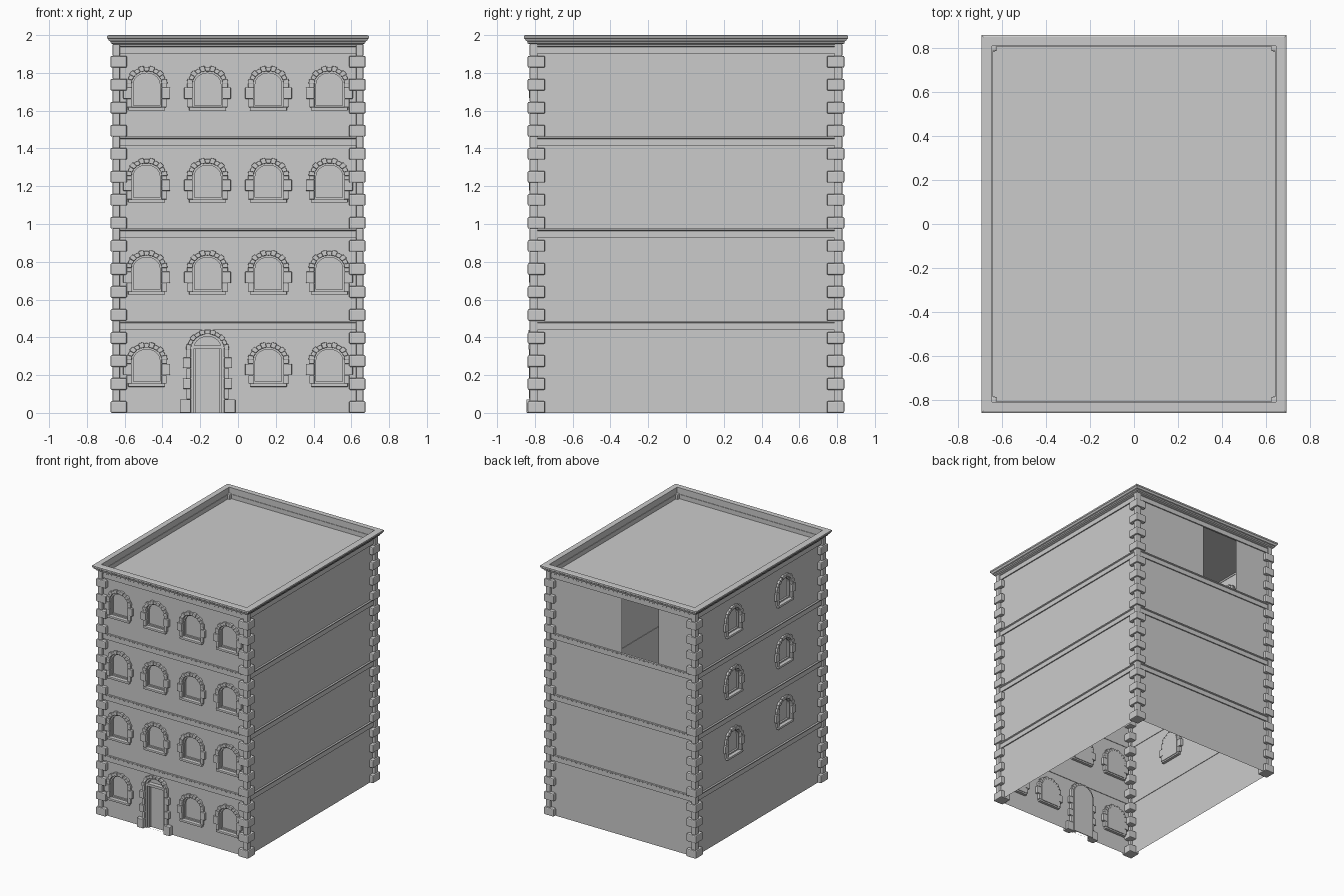
import bpy, bmesh, math

if "Cube" in bpy.data.objects:
    bpy.data.objects.remove(bpy.data.objects["Cube"])

HX, HY = 0.645, 0.81        # wall planes
FLOOR, TILE = 0.4875, 0.3225
TOP = 4 * FLOOR


def finish(name, bm, bevel=0.0, loc=(0, 0, 0), rot=0.0, recalc=True):
    if recalc:
        bmesh.ops.recalc_face_normals(bm, faces=bm.faces[:])
    me = bpy.data.meshes.new(name)
    bm.to_mesh(me)
    bm.free()
    ob = bpy.data.objects.new(name, me)
    bpy.context.collection.objects.link(ob)
    ob.location = loc
    ob.rotation_euler.z = rot
    if bevel:
        m = ob.modifiers.new("bevel", 'BEVEL')
        m.width, m.segments, m.limit_method = bevel, 2, 'ANGLE'
    return ob


def prism(bm, pts, y0, y1):
    """Extrude an x/z outline from y0 to y1."""
    a = [bm.verts.new((x, y0, z)) for x, z in pts]
    b = [bm.verts.new((x, y1, z)) for x, z in pts]
    n = len(pts)
    bm.faces.new(a)
    bm.faces.new(b[::-1])
    for i in range(n):
        bm.faces.new((a[i], a[(i + 1) % n], b[(i + 1) % n], b[i]))


def box(bm, x0, x1, y0, y1, z0, z1):
    prism(bm, [(x0, z0), (x1, z0), (x1, z1), (x0, z1)], y0, y1)


def mirror_box(bm, x0, x1, y0, y1, z0, z1):
    box(bm, x0, x1, y0, y1, z0, z1)
    box(bm, -x1, -x0, y0, y1, z0, z1)


def arc(cx, zs, rx, rz, t0, t1, n):
    return [(cx + rx * math.cos(t0 + (t1 - t0) * i / n),
             zs + rz * math.sin(t0 + (t1 - t0) * i / n)) for i in range(n + 1)]


def arch(cx, z0, hw, zs, rise, n=14):
    return [(cx - hw, z0), (cx + hw, z0)] + arc(cx, zs, hw, rise, 0, math.pi, n)


def voussoirs(bm, zs, r_in, r_out, count, y0, y1, extra):
    """Wedge stones around an arch, every other one slightly larger."""
    for i in range(count):
        t0, t1 = math.pi * i / count, math.pi * (i + 1) / count
        e = extra if i % 2 == 0 else 0
        inner = arc(0, zs, *r_in, t0, t1, 2)
        outer = arc(0, zs, r_out[0] + e, r_out[1] + e, t0, t1, 2)
        prism(bm, inner + outer[::-1], y0 - e * 0.5, y1)


def arch_frame(bm, z0, zs, outer, inner, y0, y1, n=14):
    """Thin frame following an arched opening."""
    a = [(outer[0], z0)] + arc(0, zs, *outer, 0, math.pi, n) + [(-outer[0], z0)]
    b = [(inner[0], z0)] + arc(0, zs, *inner, 0, math.pi, n) + [(-inner[0], z0)]
    for i in range(len(a) - 1):
        prism(bm, [a[i], a[i + 1], b[i + 1], b[i]], y0, y1)


def wall(name, half, loc, rot, holes=()):
    bm = bmesh.new()
    for loop in [[(-half, 0), (half, 0), (half, TOP), (-half, TOP)], *holes]:
        vs = [bm.verts.new((x, 0, z)) for x, z in loop]
        for i, v in enumerate(vs):
            bm.edges.new((v, vs[(i + 1) % len(vs)]))
    bmesh.ops.remove_doubles(bm, verts=bm.verts[:], dist=1e-5)
    bmesh.ops.triangle_fill(bm, use_beauty=True, edges=bm.edges[:], normal=(0, -1, 0))
    bm.normal_update()
    bmesh.ops.reverse_faces(bm, faces=[f for f in bm.faces if f.normal.y > 0])
    return finish(name, bm, 0, loc, rot, recalc=False)


def ring(name, profile):
    """Sweep a closed (outward, z) profile around the building."""
    bm = bmesh.new()
    rows = [[bm.verts.new((sx * (HX + o), sy * (HY + o), z)) for o, z in profile]
            for sx, sy in ((-1, -1), (1, -1), (1, 1), (-1, 1))]
    n = len(profile)
    for c in range(4):
        a, b = rows[c], rows[(c + 1) % 4]
        for i in range(n):
            bm.faces.new((a[i], b[i], b[(i + 1) % n], a[(i + 1) % n]))
    return finish(name, bm)


# window and door positions
DOOR_X = -TILE / 2
front_x = [TILE * (i - 1.5) for i in range(4)]
front_windows = [(x, f) for f in range(4) for x in front_x if f or x != DOOR_X]
side_windows = [(y, f) for f in (1, 2, 3) for y in (-TILE, TILE)]


def window_hole(x, f):
    return arch(x, f * FLOOR + 0.15, 0.085, f * FLOOR + 0.275, 0.075)


# walls
wall("front_wall", HX, (0, -HY, 0), 0,
     [window_hole(x, f) for x, f in front_windows] + [arch(DOOR_X, 0.001, 0.095, 0.33, 0.09)])
wall("left_wall", HY, (-HX, 0, 0), -math.pi / 2, [window_hole(y, f) for y, f in side_windows])
wall("right_wall", HY, (HX, 0, 0), math.pi / 2)
z_open = 3 * FLOOR
wall("back_wall", HX, (0, HY, 0), math.pi,
     [[(0, z_open), (TILE, z_open), (TILE, TOP - 0.04), (0, TOP - 0.04)]])

# window surround and pane, built once and repeated
bm = bmesh.new()
for z0, z1, hw, d in ((0.155, 0.2, 0.106, 0.014), (0.2, 0.26, 0.124, 0.02), (0.26, 0.285, 0.108, 0.014)):
    mirror_box(bm, 0.079, hw, -d, 0.022, z0, z1)
voussoirs(bm, 0.28, (0.079, 0.066), (0.104, 0.089), 11, -0.014, 0.022, 0.006)
box(bm, -0.098, 0.098, -0.022, 0.022, 0.138, 0.156)
stones = finish("window_surround", bm, 0.004)
bm = bmesh.new()
arch_frame(bm, 0.155, 0.278, (0.082, 0.07), (0.07, 0.058), 0.005, 0.026)
box(bm, -0.075, 0.075, 0.008, 0.026, 0.155, 0.166)
prism(bm, arch(0, 0.15, 0.08, 0.278, 0.068), 0.022, 0.027)
pane = finish("window_frame_and_pane", bm)

places = [((x, -HY, f * FLOOR), 0) for x, f in front_windows]
places += [((-HX, y, f * FLOOR), -math.pi / 2) for y, f in side_windows]
for i, (loc, rot) in enumerate(places):
    for src in (stones, pane):
        ob = src if i == 0 else src.copy()
        if i:
            bpy.context.collection.objects.link(ob)
        ob.location = loc
        ob.rotation_euler.z = rot

# door surround
door_loc = (DOOR_X, -HY, 0)
bm = bmesh.new()
mirror_box(bm, 0.088, 0.147, -0.035, 0.02, 0, 0.072)
for i in range(5):
    hw, d = ((0.112, 0.02), (0.13, 0.028))[i % 2]
    mirror_box(bm, 0.088, hw, -d, 0.02, 0.072 + i * 0.055, 0.127 + i * 0.055)
voussoirs(bm, 0.335, (0.088, 0.082), (0.109, 0.102), 11, -0.022, 0.02, 0.005)
finish("door_surround", bm, 0.004, door_loc)

# door leaf, frame and fanlight
bm = bmesh.new()
arch_frame(bm, 0, 0.335, (0.09, 0.084), (0.074, 0.07), -0.008, 0.03)
box(bm, -0.085, 0.085, -0.01, 0.03, 0.338, 0.358)
prism(bm, arch(0, 0, 0.085, 0.335, 0.08), 0.024, 0.03)
mirror_box(bm, 0.062, 0.076, 0.005, 0.026, 0, 0.34)
finish("door", bm, 0, door_loc)

# corner quoins: wide and narrow stones alternating
bm = bmesh.new()
for sx in (-1, 1):
    for sy in (-1, 1):
        def stone(i0, o0, i1, o1, z0, z1):
            x, y = sorted((sx * i0, sx * o0)), sorted((sy * i1, sy * o1))
            box(bm, *x, *y, z0, z1)
        for k in range(16):
            z = k * FLOOR / 4
            stone(0.588, 0.675, 0.746, 0.838, z, z + 0.062)
            stone(0.624, 0.664, 0.785, 0.828, z + 0.058, z + 0.126)
finish("corner_quoins", bm, 0.007)

# floor bands
for f in range(1, 5):
    z = f * FLOOR
    ring("floor_band", [(-0.004, z - 0.048), (0.009, z - 0.048), (0.009, z - 0.012),
                        (0.015, z - 0.008), (0.015, z), (-0.004, z)])

# cornice with parapet
ring("cornice", [(0, 1.9), (0, 1.948), (0.018, 1.952), (0.028, 1.957), (0.03, 1.966), (0.038, 1.97),
                 (0.043, 1.98), (0.0485, 1.984), (0.0485, 1.996), (0.04, 2.0), (0, 2.0)])

# recessed roof
bm = bmesh.new()
bm.faces.new([bm.verts.new((x, y, 1.915)) for x, y in ((-HX, -HY), (HX, -HY), (HX, HY), (-HX, HY))])
finish("roof", bm, recalc=False)
